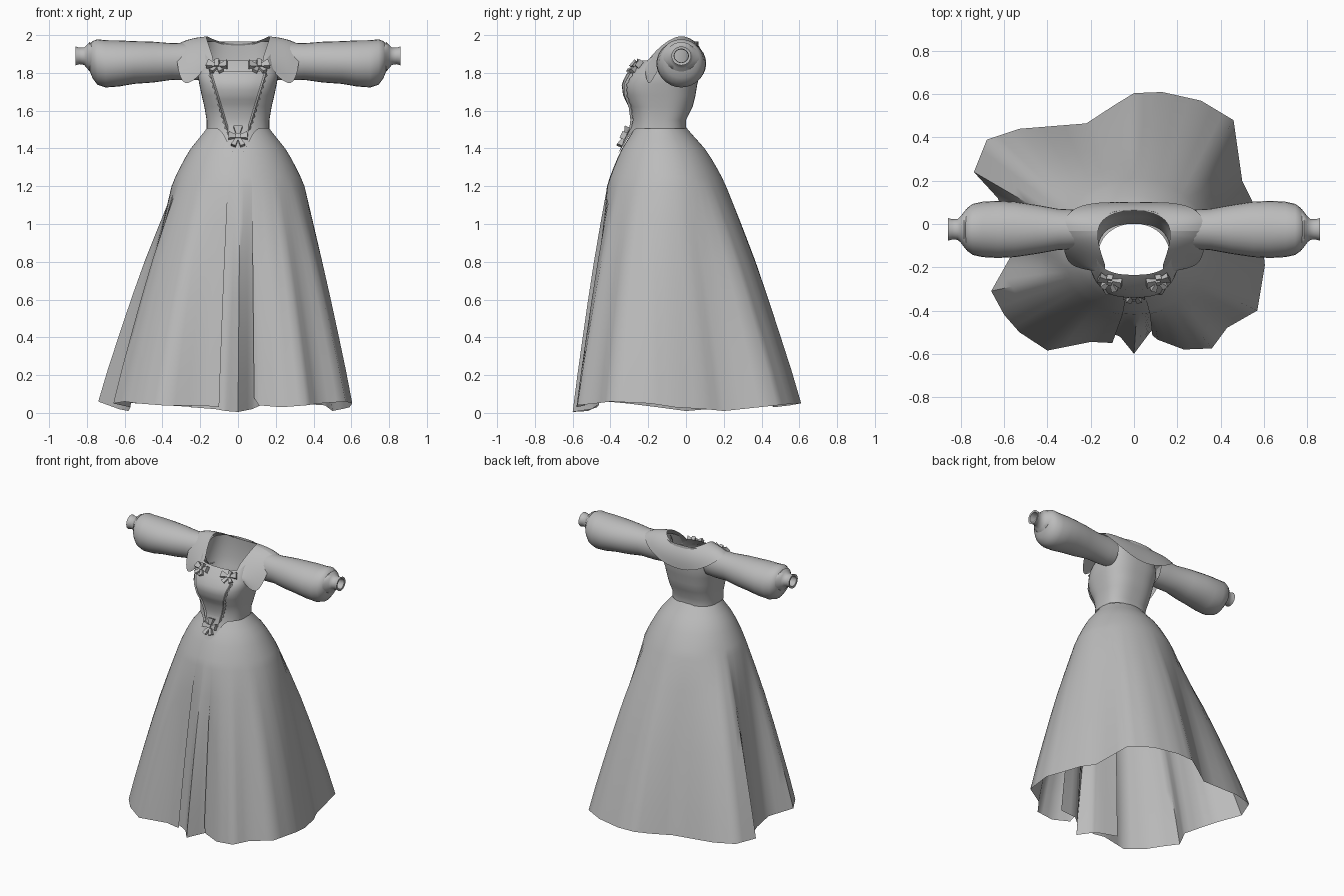
import bpy, math
from mathutils import Vector, Matrix

if "Cube" in bpy.data.objects:
    bpy.data.objects.remove(bpy.data.objects["Cube"])

cloth = bpy.data.materials.new("grey_cloth")
cloth.diffuse_color = (0.5, 0.5, 0.5, 1)
cloth.use_nodes = True
cloth.node_tree.nodes["Principled BSDF"].inputs["Base Color"].default_value = cloth.diffuse_color


def make(name, verts, faces, angle=50):
    me = bpy.data.meshes.new(name)
    me.from_pydata([tuple(v) for v in verts], [], faces)
    me.materials.append(cloth)
    me.shade_smooth()
    me.set_sharp_from_angle(angle=math.radians(angle))
    ob = bpy.data.objects.new(name, me)
    bpy.context.collection.objects.link(ob)
    return ob


def loft(name, rows, closed=True, flip=False, angle=50):
    n = len(rows[0])
    faces = []
    for r in range(len(rows) - 1):
        for i in range(n if closed else n - 1):
            j = (i + 1) % n
            f = (r * n + i, r * n + j, (r + 1) * n + j, (r + 1) * n + i)
            faces.append(f[::-1] if flip else f)
    return make(name, [v for row in rows for v in row], faces, angle)


def lerp(a, b, t):
    return a + (b - a) * t


# Skirt: waist ellipse -> hip ellipse -> irregular hem outline
def skirt(name, hem, scale=1.0):
    pts = []
    for a, b in zip(hem, hem[1:]):
        pts += [Vector(a).lerp(Vector(b), k / 3) for k in range(3)]
    pts.append(Vector(hem[-1]))
    upper = [(1.51, 0), (1.48, .12), (1.44, .29), (1.40, .46), (1.35, .62), (1.30, .76), (1.25, .89), (1.2, 1)]
    lower = [(.17, .2), (.34, .39), (.51, .56), (.68, .72), (.85, .875), (1, 1)]
    cols = []
    for p in pts:
        a = math.atan2(p.x + .02, -p.y - .02)
        s, c = math.sin(a), math.cos(a)
        waist = Vector((.163 * s * scale, -.135 - .137 * c * scale, 0))
        hip = Vector((.352 * s * scale, -.105 - .317 * c * scale, 0))
        col = []
        for z, t in upper:
            v = waist.lerp(hip, t)
            v.z = z
            col.append(v)
        for h, t in lower:
            v = hip.lerp(p, t)
            v.z = lerp(1.2, p.z, h)
            col.append(v)
        cols.append(col)
    return loft(name, [list(r) for r in zip(*cols)], closed=False, flip=True)


skirt("overskirt", [
    (.085, -.515, .08), (.11, -.535, .04), (.23, -.58, .03), (.36, -.575, .04), (.43, -.48, .05),
    (.57, -.40, .06), (.605, -.19, .05), (.59, -.06, .03), (.55, .10, .02), (.50, .20, .01),
    (.46, .48, .04), (.31, .57, .05), (.13, .61, .05), (0, .605, .05), (-.09, .55, .04),
    (-.22, .465, .03), (-.53, .44, .05), (-.68, .39, .06), (-.74, .24, .06), (-.63, .12, .02),
    (-.58, 0, .01), (-.57, -.15, .03), (-.66, -.31, .05), (-.60, -.42, .06), (-.53, -.50, .05),
    (-.40, -.585, .04), (-.20, -.545, .04), (-.10, -.55, .03)])
skirt("front_underskirt", [
    (-.25, -.47, .03), (-.12, -.50, .02), (-.065, -.52, .01), (0, -.60, .005), (.075, -.50, .02),
    (.12, -.47, .04), (.25, -.46, .04)], .985)

# Bodice: boxy rings, pointed at the front waist, open scooped neckline
BOD = [(1.49, .166, -.285, 0), (1.55, .166, -.28, 0), (1.62, .178, -.295, .035), (1.68, .192, -.325, .05),
       (1.74, .205, -.333, .06), (1.80, .215, -.305, .075), (1.865, .185, -.235, .065)]
P = .75
rows = []
for k, (z, rx, yf, yb) in enumerate(BOD):
    row = []
    for i in range(64):
        a = 2 * math.pi * i / 64
        s, c = math.sin(a), math.cos(a)
        x = rx * math.copysign(abs(s) ** P, s)
        y = (yf + yb) / 2 + (yf - yb) / 2 * math.copysign(abs(c) ** P, c)
        zz = z
        if k == 0:
            f = max(0, c) ** 20
            y -= .075 * f
            zz += .015 - .135 * f
        if k == len(BOD) - 1:
            zz += .1 * min(1, max(0, .75 - c))
        row.append((x, y, zz))
    rows.append(row)
loft("bodice", rows)


def front_y(x, z):
    """Depth of the bodice front at x, z."""
    for a, b in zip(BOD, BOD[1:]):
        if z <= b[0] or b is BOD[-1]:
            t = max(0, min(1, (z - a[0]) / (b[0] - a[0])))
            rx, yf, yb = (lerp(a[i], b[i], t) for i in (1, 2, 3))
            break
    g = max(0, 1 - min(1, abs(x) / rx) ** (2 / P)) ** (P / 2)
    y = (yf + yb) / 2 + (yf - yb) / 2 * g
    return y - max(0, 1.49 - z) * .55


def edge_x(z):
    return lerp(.045, .145, max(0, min(1, (z - 1.47) / .33)))


# Stomacher panel and its ruffled edges
zs = [1.46 + .35 * i / 14 for i in range(15)]
loft("stomacher", [[(edge_x(z) * u / 4, front_y(edge_x(z) * u / 4, z) - .008, z) for u in range(-4, 5)]
                   for z in zs], closed=False)
for side, label in ((1, "right"), (-1, "left")):
    strip = []
    for i in range(23):
        z = 1.46 + .34 * i / 22
        x = edge_x(z)
        w = .016 if i % 2 else .006
        strip.append([(side * (x + d), front_y(x + d, z) - o, z)
                      for d, o in ((-.006, .008), (.003, .02), (w, .009))])
    loft("ruffle_" + label, strip, closed=False, flip=side < 0, angle=30)

# Sleeves and cuffs: rings along x as (x, centre z, half height, half depth)
SLEEVE = [(.185, 1.86, .095, .085), (.25, 1.86, .1, .09), (.35, 1.86, .097, .095), (.45, 1.857, .108, .113),
          (.55, 1.855, .113, .128), (.63, 1.85, .122, .132), (.70, 1.848, .125, .128), (.745, 1.858, .12, .118),
          (.77, 1.87, .098, .1), (.785, 1.88, .07, .075), (.79, 1.885, .055, .055)]
CUFF = [(.775, 1.885, .07, .095), (.785, 1.885, .078, .082), (.80, 1.887, .062, .062), (.815, 1.888, .046, .048),
        (.84, 1.89, .044, .047), (.86, 1.89, .05, .052), (.858, 1.89, .036, .038), (.80, 1.89, .034, .036)]
for side, label in ((1, "right"), (-1, "left")):
    for part, table in (("sleeve", SLEEVE), ("cuff", CUFF)):
        rings = []
        for x, zc, rz, ry in table:
            rings.append([(side * x, -.025 + ry * math.cos(a), zc + rz * math.sin(a))
                          for a in (2 * math.pi * i / 28 for i in range(28))])
        loft(part + "_" + label, rings, flip=side > 0)

# Wide collar: inner neckline to outer edge, front lappets round to the back
INNER = [(.125, -.205, 1.86), (.145, -.16, 1.92), (.165, -.09, 1.975), (.17, -.03, 2.0),
         (.15, .02, 1.985), (.085, .055, 1.96), (0, .065, 1.95)]
OUTER = [(.19, -.215, 1.80), (.29, -.20, 1.71), (.325, -.14, 1.84), (.33, -.03, 1.975),
         (.31, .07, 1.93), (.17, .105, 1.83), (0, .098, 1.79)]


def mirror(half):
    return half + [(-x, y, z) for x, y, z in half[-2::-1]]


rows = []
for t in (0, .33, .67, 1):
    row = []
    for a, b in zip(mirror(INNER), mirror(OUTER)):
        v = Vector(a).lerp(Vector(b), t)
        d = Vector((v.x, (v.y + .03) * 1.2, .1)).normalized()
        row.append(v + d * .018 * math.sin(math.pi * t))
    rows.append(row)
collar = loft("collar", rows, closed=False, flip=True)
collar.modifiers.new("smooth", 'SUBSURF').levels = 2
collar.modifiers["smooth"].render_levels = 2


# Ribbon bows: flared loops and tails around a knot
def bow(name, loc, lobes, tilt):
    verts, faces = [], []

    def block(c):
        k = len(verts)
        verts.extend(c)
        faces.extend(tuple(k + i for i in f) for f in
                     ((0, 1, 2, 3), (7, 6, 5, 4), (0, 4, 5, 1), (1, 5, 6, 2), (2, 6, 7, 3), (3, 7, 4, 0)))
    for deg, ln, w in lobes:
        rot = Matrix.Rotation(math.radians(-deg), 3, 'Y')
        block([rot @ Vector(p) for p in (
            (.006, -.008, -.007), (ln, -.022, -w), (ln, -.022, w), (.006, -.008, .007),
            (.006, .004, -.007), (ln, .006, -w), (ln, .006, w), (.006, .004, .007))])
    s = .012
    block([Vector((x * s, y, z * s)) for y in (-.02, .005) for x, z in ((-1, -1), (1, -1), (1, 1), (-1, 1))])
    ob = make(name, verts, faces, 20)
    ob.location = loc
    ob.rotation_euler = tilt


for side, label in ((1, "right"), (-1, "left")):
    lobes = [(12, .055, .022), (172, .055, .022), (80, .035, .014), (235, .055, .014), (300, .05, .014)]
    if side < 0:
        lobes = [(180 - d, l, w) for d, l, w in lobes]
    bow("bow_" + label, (side * .11, -.262, 1.835), lobes, (-.7, 0, side * .25))
bow("bow_waist", (0, -.325, 1.462),
    [(5, .05, .02), (175, .05, .02), (90, .055, .024), (245, .06, .013), (295, .06, .013)], (-.4, 0, 0))
